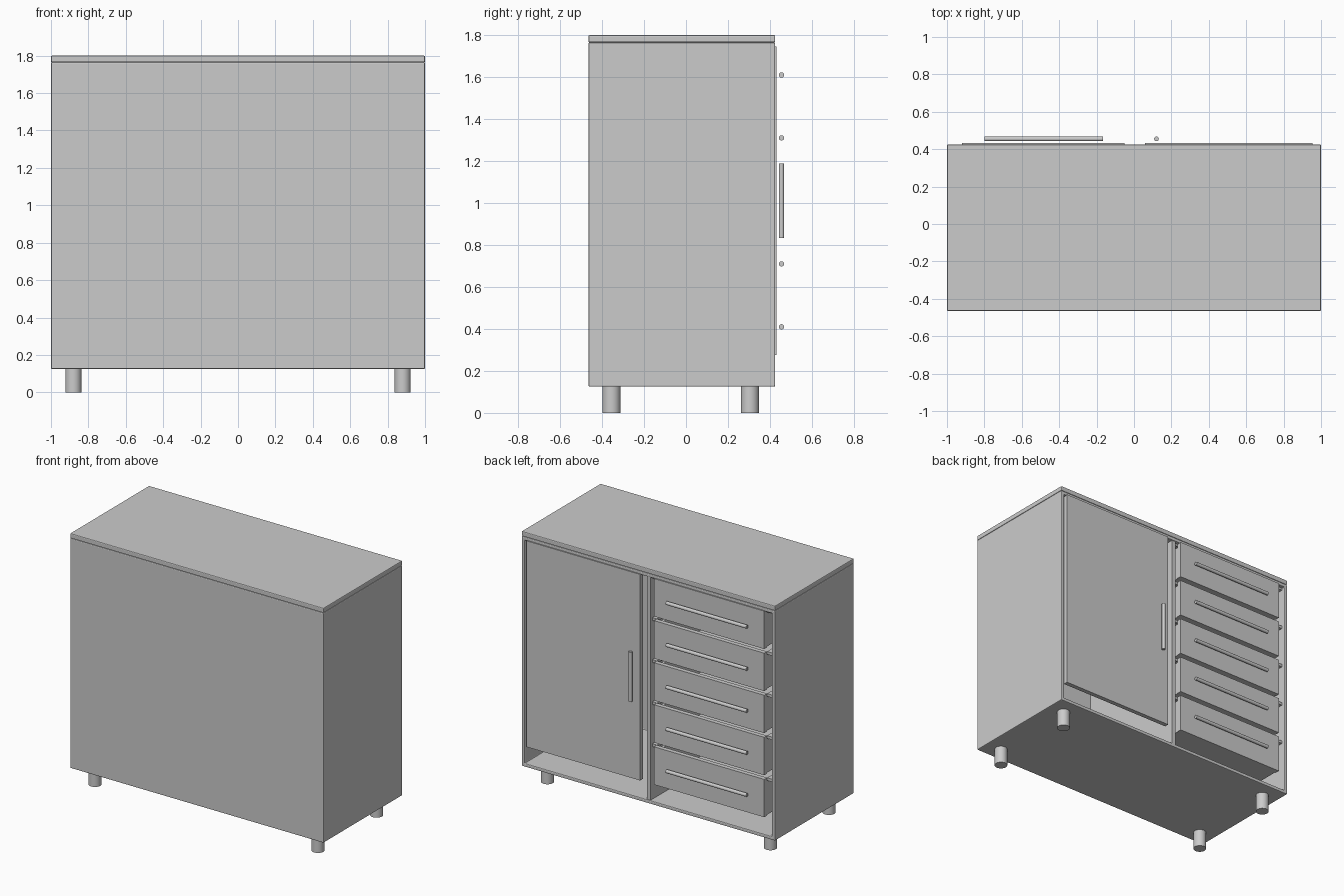
import bpy, bmesh
from mathutils import Matrix, Vector

if "Cube" in bpy.data.objects:
    bpy.data.objects.remove(bpy.data.objects["Cube"])

GREY = (0.6, 0.6, 0.6, 1)
grey = bpy.data.materials.new("plain grey")
grey.use_nodes = True
grey.diffuse_color = GREY
grey.node_tree.nodes["Principled BSDF"].inputs["Base Color"].default_value = GREY


def finish(name, bm, bevel=0.0, smooth=False):
    bmesh.ops.recalc_face_normals(bm, faces=bm.faces)
    mesh = bpy.data.meshes.new(name)
    bm.to_mesh(mesh)
    bm.free()
    mesh.materials.append(grey)
    obj = bpy.data.objects.new(name, mesh)
    bpy.context.collection.objects.link(obj)
    if bevel:
        mod = obj.modifiers.new("edge", "BEVEL")
        mod.width, mod.segments = bevel, 2
    if smooth:
        bpy.ops.object.select_all(action="DESELECT")
        obj.select_set(True)
        bpy.context.view_layer.objects.active = obj
        bpy.ops.object.shade_smooth_by_angle()
    return obj


def add_box(bm, lo, hi):
    lo, hi = Vector(lo), Vector(hi)
    matrix = Matrix.Translation((lo + hi) / 2) @ Matrix.Diagonal((*(hi - lo), 1))
    bmesh.ops.create_cube(bm, size=1, matrix=matrix)


def box(name, lo, hi, bevel=0.0):
    bm = bmesh.new()
    add_box(bm, lo, hi)
    return finish(name, bm, bevel)


def rod(name, centre, radius, length, axis="Z"):
    bm = bmesh.new()
    turn = Matrix.Rotation(1.5707963, 4, "Y") if axis == "X" else Matrix()
    bmesh.ops.create_cone(bm, cap_ends=True, segments=32, radius1=radius, radius2=radius,
                          depth=length, matrix=Matrix.Translation(centre) @ turn)
    return finish(name, bm, smooth=True)


def tray(name, lo, hi, wall):
    """Box hollowed from its top face."""
    bm = bmesh.new()
    add_box(bm, lo, hi)
    hollow(bm, Vector((0, 0, 1)), wall, hi[2] - lo[2] - wall)
    return finish(name, bm)


def hollow(bm, direction, wall, depth):
    bm.normal_update()
    face = max(bm.faces, key=lambda f: f.normal.dot(direction))
    bmesh.ops.inset_region(bm, faces=[face], thickness=wall, use_even_offset=True)
    inner = bmesh.ops.extrude_discrete_faces(bm, faces=[face])["faces"][0]
    bmesh.ops.translate(bm, verts=inner.verts, vec=-direction * depth)


BACK, OPEN = -0.465, 0.425
FLOOR, LID = 0.125, 1.765

# Carcass: one shell open on the door side, with a lid board on top
bm = bmesh.new()
add_box(bm, (-1, BACK, FLOOR), (1, OPEN, LID))
hollow(bm, Vector((0, 1, 0)), 0.025, 0.865)
finish("carcass", bm, bevel=0.006)
box("top_board", (-1, BACK, LID), (1, OPEN, 1.8), bevel=0.006)
box("divider", (-0.015, BACK + 0.02, FLOOR + 0.02), (0.015, OPEN - 0.005, LID - 0.02))

# Door with upright handle
box("door", (0.06, 0.40, 0.275), (0.955, 0.432, 1.745))
rod("door_handle", (0.12, 0.455, 1.01), 0.0125, 0.355)

# Stack of drawers with bar handles and side runners
for i in range(5):
    z = 0.41 + 0.3 * i
    box(f"drawer_front_{i}", (-0.92, 0.40, z - 0.135), (-0.05, 0.432, z + 0.135))
    tray(f"drawer_box_{i}", (-0.915, -0.42, z - 0.133), (-0.055, 0.40, z + 0.11), 0.02)
    rod(f"drawer_handle_{i}", (-0.483, 0.455, z), 0.0125, 0.635, "X")
    for side, x in (("left", -0.05), ("right", -0.977)):
        width = 0.036 if side == "left" else 0.057
        box(f"runner_{side}_{i}", (x, -0.42, z + 0.115), (x + width, 0.40, z + 0.135))

# Round feet
for x in (-0.88, 0.88):
    for y in (-0.355, 0.305):
        rod("foot", (x, y, 0.065), 0.043, 0.13)
